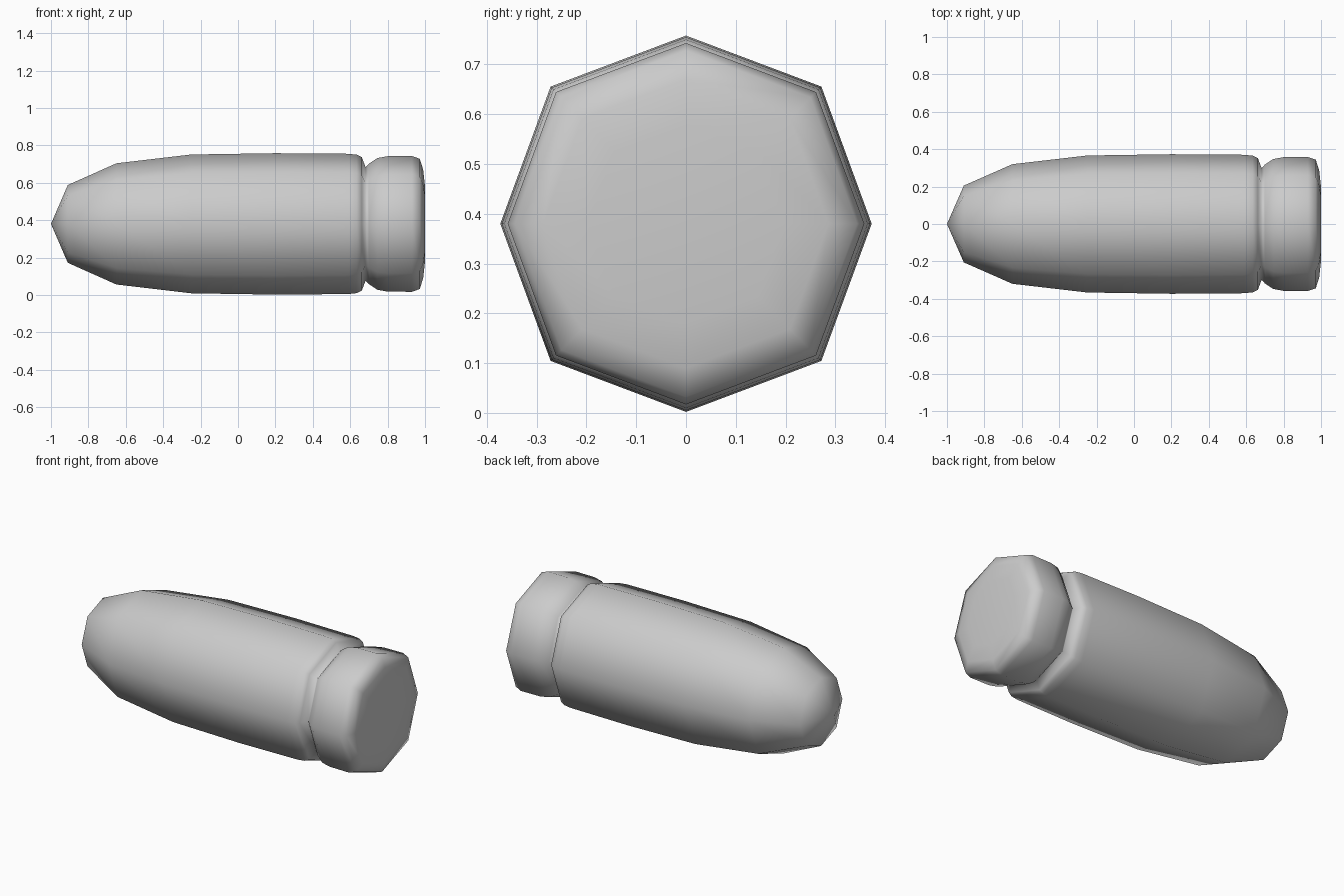
import bpy, bmesh

if "Cube" in bpy.data.objects:
    bpy.data.objects.remove(bpy.data.objects["Cube"])

CENTRE_Z = 0.38
# Eight-sided section; the diagonal corners sit slightly outside a true circle
D = 0.729
SECTION = [(1, 0), (D, D), (0, 1), (-D, D), (-1, 0), (-D, -D), (0, -1), (D, -D)]

# Profile along x: (position, radius), nose to base
PROFILE = [(-0.91, 0.208), (-0.65, 0.324), (-0.25, 0.371), (0.2, 0.378),
           (0.59, 0.375), (0.635, 0.370), (0.662, 0.357), (0.682, 0.303),
           (0.70, 0.322), (0.745, 0.352), (0.80, 0.362), (0.93, 0.363),
           (0.972, 0.348), (0.99, 0.29), (1.0, 0.20)]


def bridge(bm, a, b):
    n = len(a)
    for i in range(n):
        bm.faces.new((a[i], a[(i + 1) % n], b[(i + 1) % n], b[i]))


bm = bmesh.new()
rings = [[bm.verts.new((x, cy * r * 0.987, CENTRE_Z + cz * r)) for cy, cz in SECTION]
         for x, r in PROFILE]
for a, b in zip(rings, rings[1:]):
    bridge(bm, a, b)

# Pointed nose and flat base
tip = bm.verts.new((-1, 0, CENTRE_Z))
for i in range(8):
    bm.faces.new((tip, rings[0][(i + 1) % 8], rings[0][i]))
bm.faces.new(rings[-1])

bmesh.ops.recalc_face_normals(bm, faces=bm.faces)
for f in bm.faces:
    f.smooth = True
mesh = bpy.data.meshes.new("grooved_shell")
bm.to_mesh(mesh)
bm.free()
bpy.context.collection.objects.link(bpy.data.objects.new("grooved_shell", mesh))
